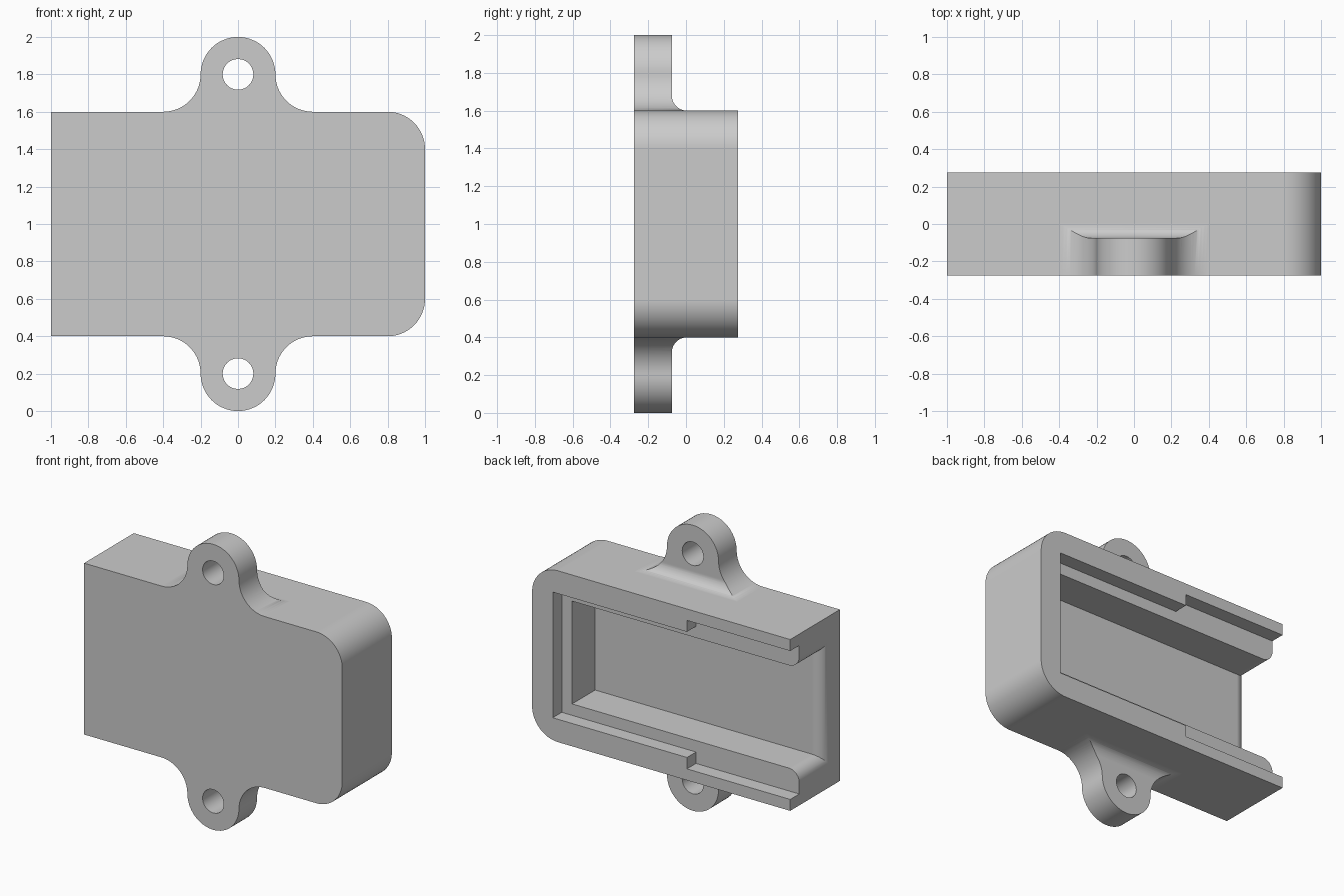
import bpy, bmesh
from math import sin, cos, pi, radians

if "Cube" in bpy.data.objects:
    bpy.data.objects.remove(bpy.data.objects["Cube"])

FRONT, BACK = -0.275, 0.275
LUG_BACK = -0.075
MID = 1.0            # height of the centre line
BODY_HALF = 0.6      # half height of the body
FILLET = 0.08

grey = bpy.data.materials.new("plain grey")
grey.use_nodes = True
grey.diffuse_color = (0.6, 0.6, 0.6, 1)
grey.node_tree.nodes["Principled BSDF"].inputs["Base Color"].default_value = (0.6, 0.6, 0.6, 1)


def arc(cx, cy, r, start, end, steps=16):
    """Points on an arc, angles in degrees."""
    angles = [radians(start + (end - start) * i / steps) for i in range(steps + 1)]
    return [(cx + r * cos(a), cy + r * sin(a)) for a in angles]


def loft(name, rings):
    """Closed solid through rings that have equal point counts."""
    bm = bmesh.new()
    loops = [[bm.verts.new(p) for p in ring] for ring in rings]
    n = len(loops[0])
    for a, b in zip(loops, loops[1:]):
        for i in range(n):
            j = (i + 1) % n
            bm.faces.new((a[i], a[j], b[j], b[i]))
    bm.faces.new(loops[0])
    bm.faces.new(loops[-1])
    bmesh.ops.recalc_face_normals(bm, faces=bm.faces)
    mesh = bpy.data.meshes.new(name)
    bm.to_mesh(mesh)
    bm.free()
    obj = bpy.data.objects.new(name, mesh)
    bpy.context.collection.objects.link(obj)
    mesh.materials.append(grey)
    return obj


def prism_y(name, xz, y0, y1):
    return loft(name, [[(x, y, z) for x, z in xz] for y in (y0, y1)])


def prism_x(name, yz, x0, x1):
    return loft(name, [[(x, y, z) for y, z in yz] for x in (x0, x1)])


def activate(obj):
    bpy.ops.object.select_all(action='DESELECT')
    obj.select_set(True)
    bpy.context.view_layer.objects.active = obj


def combine(target, tool, operation):
    mod = target.modifiers.new(operation.title(), 'BOOLEAN')
    mod.operation = operation
    mod.solver = 'EXACT'
    mod.object = tool
    activate(target)
    bpy.ops.object.modifier_apply(modifier=mod.name)
    bpy.data.objects.remove(tool)


# Body block, rounded at its closed end
low, high = MID - BODY_HALF, MID + BODY_HALF
body = prism_y("housing",
               [(-1, high), (-1, low)]
               + arc(0.8, low + 0.2, 0.2, -90, 0)
               + arc(0.8, high - 0.2, 0.2, 0, 90),
               FRONT, BACK)

# Mounting lugs with flared flanks and a fillet behind
lug_outline = ([(-0.4, 0.48), (0.4, 0.48)]
               + arc(0.4, 0.8, 0.2, 270, 180)
               + arc(0, 0.8, 0.2, 0, 180, 32)[1:-1]
               + arc(-0.4, 0.8, 0.2, 0, -90))
lug_side = ([(-0.4, 0.5), (LUG_BACK + FILLET, 0.5)]
            + arc(LUG_BACK + FILLET, BODY_HALF + FILLET, FILLET, 270, 180, 12)
            + [(LUG_BACK, 1.1), (-0.4, 1.1)])
for side in (1, -1):
    lug = prism_y("lug", [(x, MID + side * z) for x, z in lug_outline], FRONT, 0.1)
    shape = prism_x("lug_shape", [(y, MID + side * z) for y, z in lug_side], -0.5, 0.5)
    combine(lug, shape, 'INTERSECT')
    combine(body, lug, 'UNION')
    hole = prism_y("screw_hole", arc(0, MID + side * 0.8, 0.082, 0, 360, 32)[:-1], -0.4, 0.2)
    combine(body, hole, 'DIFFERENCE')

# Inner cavity, flaring smoothly at the open end
flare = [(0.76, 0), (-1 + FILLET, 0)]
for i in range(1, 13):
    a = i / 12 * pi / 2
    flare.append((-1 + FILLET - FILLET * sin(a), FILLET * (1 - cos(a))))
flare.append((-1.1, FILLET))
rings = []
for x, d in flare:
    h, floor = 0.36 + d, -0.08 - d
    rings.append([(x, floor, MID - h), (x, floor, MID + h), (x, 0.4, MID + h), (x, 0.4, MID - h)])
combine(body, loft("cavity", rings), 'DIFFERENCE')

# Stepped cover recess at the back, wider near the open end
half_slot = [(-1.1, -0.52), (-0.2, -0.52), (-0.2, -0.44), (0.84, -0.44)]
slot = half_slot + [(x, -z) for x, z in reversed(half_slot)]
combine(body, prism_y("cover_recess", [(x, MID + z) for x, z in slot], 0.175, 0.4), 'DIFFERENCE')

# Smooth curves, crisp edges
activate(body)
bpy.ops.object.shade_smooth_by_angle(angle=radians(30))
weighted = body.modifiers.new("Weighted Normal", 'WEIGHTED_NORMAL')
weighted.keep_sharp = True
